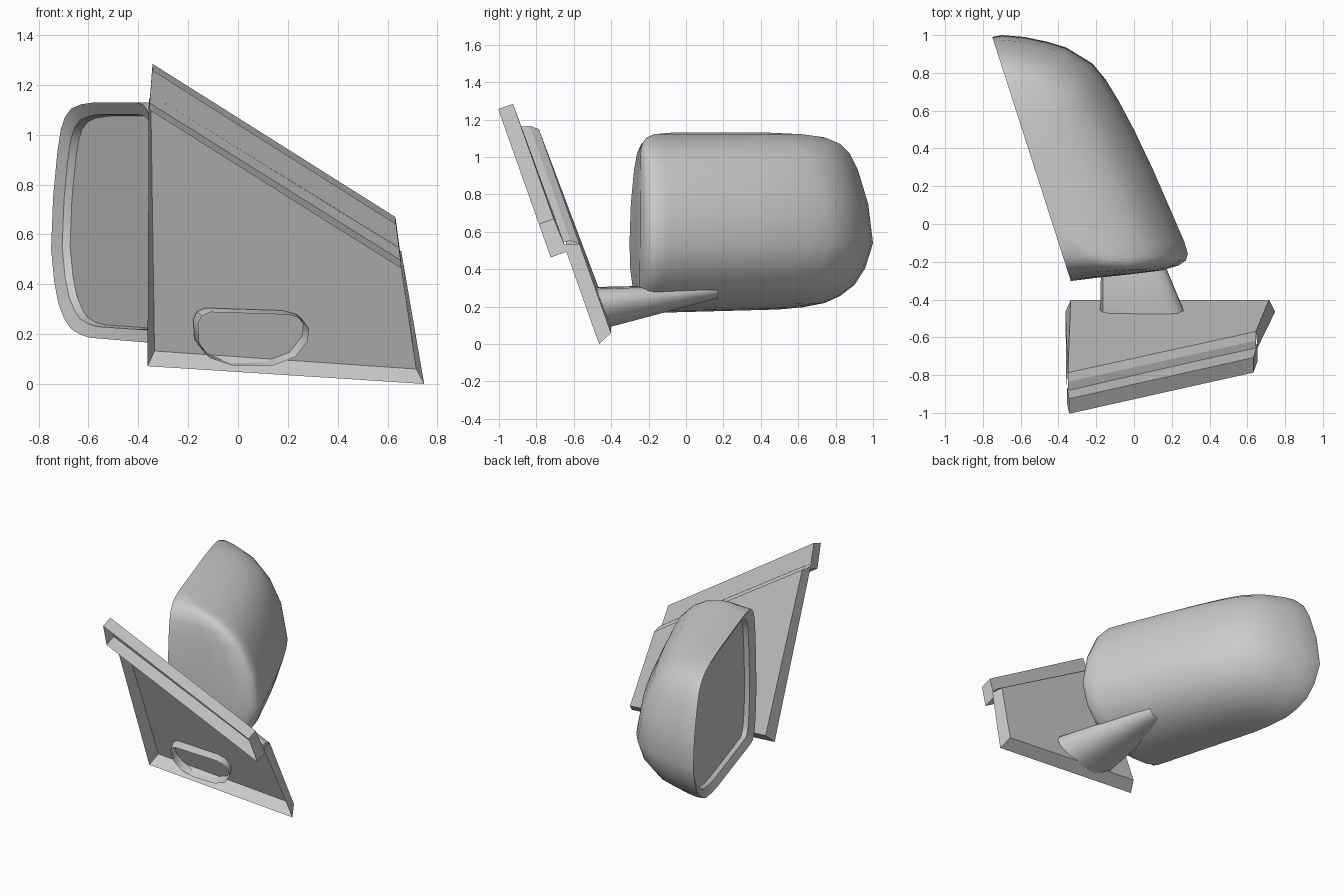
import bpy, bmesh, math
from mathutils import Vector

cube = bpy.data.objects.get("Cube")
if cube:
    bpy.data.objects.remove(cube, do_unlink=True)

grey = bpy.data.materials.new("plain_grey")
grey.use_nodes = True
grey.diffuse_color = (0.6, 0.6, 0.6, 1)
grey.node_tree.nodes["Principled BSDF"].inputs["Base Color"].default_value = (0.6, 0.6, 0.6, 1)


def finish(name, bm, smooth=None, facing=None):
    """Turn a bmesh into an object; facing = direction the first face must look."""
    bmesh.ops.remove_doubles(bm, verts=bm.verts, dist=0.0005)
    bmesh.ops.recalc_face_normals(bm, faces=bm.faces)
    bm.faces.ensure_lookup_table()
    if facing and bm.faces[0].normal.dot(Vector(facing)) < 0:
        bmesh.ops.reverse_faces(bm, faces=bm.faces)
    me = bpy.data.meshes.new(name)
    bm.to_mesh(me)
    bm.free()
    me.materials.append(grey)
    ob = bpy.data.objects.new(name, me)
    bpy.context.collection.objects.link(ob)
    if smooth:
        bpy.ops.object.select_all(action='DESELECT')
        ob.select_set(True)
        bpy.context.view_layer.objects.active = ob
        bpy.ops.object.shade_smooth_by_angle(angle=math.radians(smooth))
    return ob


def bridge(bm, a, b, closed=True):
    n = len(a)
    for i in range(n if closed else n - 1):
        j = (i + 1) % n
        bm.faces.new((a[i], a[j], b[j], b[i]))


def ring(bm, points):
    return [bm.verts.new(p) for p in points]


def on_plate(x, z, n=0.0):
    """Point on the slanted mounting plane, moved n towards the front."""
    return Vector((x, -0.38 - 0.354 * z - 0.943 * n, z - 0.334 * n))


# Mounting plate: flat back sheet with a flared rim on three sides
bm = bmesh.new()
sheet = ring(bm, [on_plate(*p) for p in
                  ((-0.35, 1.15), (-0.335, 0.125, -0.022), (0.715, 0.06), (0.645, 0.535))])
rim = ring(bm, [on_plate(*p) for p in
                ((-0.358, 1.17, 0.08), (-0.363, 0.09, 0.055),
                 (0.747, 0.027, 0.08), (0.655, 0.56, 0.08))])
bm.faces.new(sheet)
bridge(bm, sheet, rim, closed=False)
finish("mounting_plate", bm, facing=(0, 1, 0))

# Upper channel: trough along the sloping edge, open to the front, with end caps
bm = bmesh.new()
left_row = ring(bm, [on_plate(-0.343, 1.313, 0.169), on_plate(-0.343, 1.313, 0.085),
                     on_plate(-0.355, 1.156, 0.085), on_plate(-0.355, 1.156, 0.169)])
right_row = ring(bm, [on_plate(0.632, 0.698, 0.169), on_plate(0.632, 0.698, 0.085),
                      on_plate(0.655, 0.52, 0.075), on_plate(0.655, 0.52, 0.169)])
bridge(bm, left_row, right_row, closed=False)
bm.faces.new(left_row)
bm.faces.new(right_row)
finish("upper_channel", bm, facing=(0, 0, 1))

# Step joining the plate to the back of the channel
bm = bmesh.new()
step = ((0.0, 0.0), (0.03, 0.04), (0.04, 0.085))
bridge(bm, ring(bm, [on_plate(-0.35, 1.15 + z, n) for z, n in step]),
       ring(bm, [on_plate(0.645, 0.535 + z, n) for z, n in step]), closed=False)
finish("channel_step", bm, facing=(0, 0, 1))

# Support arm: open oval tube from just in front of the plate into the housing
oval = [(-0.18, 0.26), (-0.165, 0.29), (-0.13, 0.305), (0.18, 0.295), (0.235, 0.28),
        (0.265, 0.24), (0.26, 0.19), (0.21, 0.125), (0.12, 0.09), (-0.04, 0.09),
        (-0.13, 0.12), (-0.175, 0.18)]
bm = bmesh.new()
front_loop = ring(bm, [on_plate(x + 0.02, z, 0.05) for x, z in oval])
plate_loop = [on_plate(x, z) for x, z in oval]
end_loop = [Vector((-0.165 + (x + 0.18) * 0.38, 0.17, 0.32 - (0.305 - z) * 0.35)) for x, z in oval]
previous = front_loop
for t in (0.0, 0.33, 0.66, 1.0):
    current = ring(bm, [a.lerp(b, t) for a, b in zip(plate_loop, end_loop)])
    bridge(bm, previous, current)
    previous = current
finish("support_arm", bm, smooth=40)

# Mirror housing: horizontal slices of the plan outline behind the opening plane
start, end = Vector((-0.335, -0.3)), Vector((-0.75, 0.99))
length = (end - start).length
along = (end - start) / length
inward = Vector((along.y, -along.x))

plan = [(-0.335, -0.3), (-0.2, -0.283), (0.0, -0.262), (0.15, -0.243), (0.235, -0.218),
        (0.275, -0.19), (0.285, -0.155), (0.265, -0.09), (0.2, 0.06), (0.1, 0.29),
        (0.0, 0.5), (-0.08, 0.65), (-0.15, 0.765), (-0.22, 0.85), (-0.36, 0.935),
        (-0.46, 0.965), (-0.58, 0.99), (-0.7, 1.0), (-0.75, 0.99)]
# Each slice: height, near y, far y, relative depth
slices = [(0.164, -0.2, 0.5, 0.12), (0.173, -0.23, 0.62, 0.32), (0.195, -0.255, 0.74, 0.5),
          (0.235, -0.27, 0.82, 0.66), (0.3, -0.285, 0.895, 0.81), (0.4, -0.298, 0.95, 0.93),
          (0.54, -0.302, 0.99, 1.0), (0.75, -0.295, 0.965, 0.935), (0.93, -0.278, 0.912, 0.8),
          (1.02, -0.262, 0.87, 0.67), (1.07, -0.24, 0.82, 0.54), (1.105, -0.2, 0.74, 0.38),
          (1.122, -0.15, 0.62, 0.23), (1.13, -0.06, 0.45, 0.1)]


def housing_point(s, depth, z):
    xy = start + along * s + inward * depth
    low = max(0.0, 1 - (z - 0.17) / 0.3)
    return Vector((xy.x, xy.y, z + 0.025 * low * s))


bm = bmesh.new()
rows, near, far = [], [], []
for z, y_near, y_far, depth in slices:
    s0, s1 = [(y - start.y) / along.y for y in (y_near, y_far)]
    near.append((s0, z))
    far.append((s1, z))
    row = []
    for p in plan:
        offset = Vector(p) - start
        s = s0 + (s1 - s0) * offset.dot(along) / length
        row.append(housing_point(s, offset.dot(inward) * depth, z))
    rows.append(ring(bm, row))
for low_row, high_row in zip(rows, rows[1:]):
    bridge(bm, low_row, high_row, closed=False)
bm.faces.new(rows[0])
bm.faces.new(rows[-1])

# Rim of the opening, recess wall and mirror pane
opening = near + far[::-1]
previous = ring(bm, [housing_point(s, 0, z) for s, z in opening])
for inset, depth in ((0.9, 0.025), (0.885, 0.055)):
    mid = length / 2
    current = ring(bm, [housing_point(mid + (s - mid) * inset, depth, 0.65 + (z - 0.65) * inset)
                        for s, z in opening])
    bridge(bm, previous, current)
    previous = current
bm.faces.new(previous)
finish("mirror_housing", bm, smooth=45)
